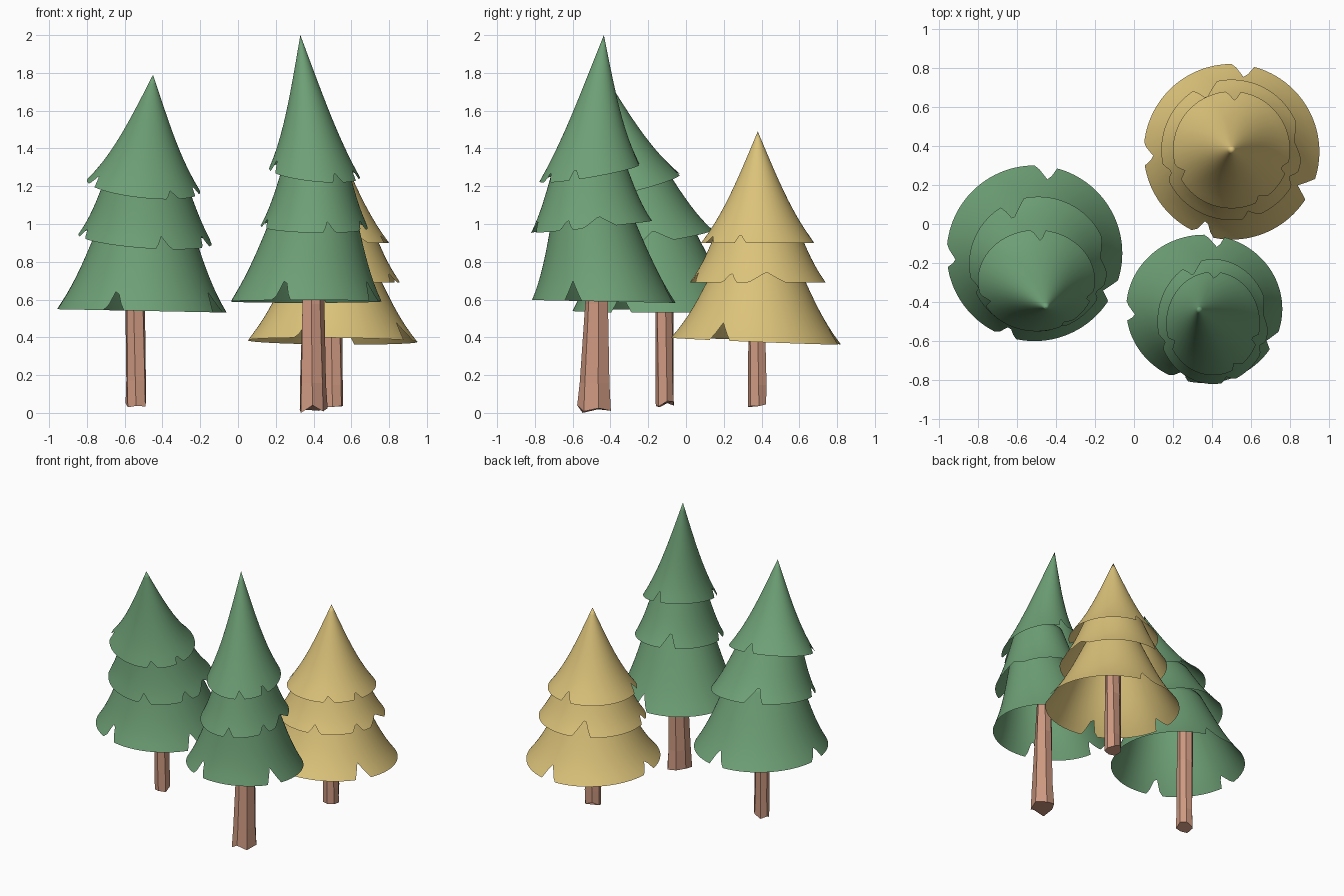
import bpy
import math
import random
from mathutils import Vector

random.seed(4)
cube = bpy.data.objects.get("Cube")
if cube:
    bpy.data.objects.remove(cube, do_unlink=True)


def make_material(name, colour):
    mat = bpy.data.materials.new(name)
    mat.use_nodes = True
    mat.diffuse_color = (*colour, 1)
    bsdf = next(n for n in mat.node_tree.nodes if n.type == 'BSDF_PRINCIPLED')
    bsdf.inputs["Base Color"].default_value = (*colour, 1)
    bsdf.inputs["Roughness"].default_value = 0.9
    return mat


green = make_material("pine green", (0.156, 0.352, 0.181))
yellow = make_material("autumn yellow", (0.716, 0.546, 0.195))
bark = make_material("bark brown", (0.61, 0.314, 0.216))

# Rim cuts for each tier: angle, width before, width after, depth
NOTCHES = {
    "bottom": [(80, 5, 9, 0.2), (184, 9, 5, 0.15), (250, 5, 7, 0.24), (333, 6, 9, 0.2)],
    "middle": [(116, 14, 6, 0.3), (8, 16, 16, 0.15), (285, 5, 8, 0.14),
               (200, 8, 5, 0.14), (335, 6, 6, 0.15)],
    "top": [(86, 5, 9, 0.12), (300, 5, 9, 0.06), (340, 4, 8, 0.08), (205, 9, 4, 0.1)],
}


def make_object(name, verts, faces, mat, smooth):
    mesh = bpy.data.meshes.new(name)
    mesh.from_pydata(verts, [], faces)
    mesh.materials.append(mat)
    if smooth:
        mesh.shade_smooth()
    obj = bpy.data.objects.new(name, mesh)
    bpy.context.collection.objects.link(obj)
    return obj


def loft_faces(rings, sides, offset=0):
    faces = []
    for k in range(rings - 1):
        for i in range(sides):
            j = (i + 1) % sides
            a, b = offset + k * sides, offset + (k + 1) * sides
            faces.append((a + i, b + i, b + j, a + j))
    return faces


def notch_cut(deg, notches):
    cut = 0
    for angle, before, after, depth in notches:
        d = (deg - angle + 180) % 360 - 180
        width = before if d < 0 else after
        cut = max(cut, depth * (1 - abs(d) / width))
    return cut


# Flared open skirt of foliage, lofted from a tip down to a notched, tilted rim
def make_tier(name, kind, mat, tip, rim, size, tilt, start, sides=120, rings=12):
    tip, rim = Vector(tip), Vector(rim)
    verts = [tip + Vector((0, 0, 0.04 if start else 0))]
    for k in range(rings):
        for i in range(sides):
            deg = 360 * i / sides
            c, s = math.cos(math.radians(deg)), math.sin(math.radians(deg))
            t = (k + (0 if start else 1)) / (rings - (1 if start else 0))
            t *= 1 - notch_cut(deg, NOTCHES[kind])
            r = start + (1 - start) * (0.83 * t + 0.17 * t ** 4)
            x, y = size[0] * r * c, size[1] * r * s
            p = tip.lerp(rim, t) + Vector((x, y, t * (tilt[0] * x + tilt[1] * y)))
            verts.append(p)
    faces = [(0, 1 + i, 1 + (i + 1) % sides) for i in range(sides)]
    faces += loft_faces(rings, sides, 1)
    make_object(name, verts, faces, mat, True)


# Roughly hewn flat-sided trunk with an uneven foot
def make_trunk(name, top, foot, top_size, foot_size, sides=7):
    top, foot = Vector(top), Vector(foot)
    wobble = [random.uniform(0.88, 1.08) for _ in range(sides)]
    uneven = [random.uniform(0.0, 0.04) for _ in range(sides)]
    uneven[4] = 0
    verts = []
    for t in (0, 0.45, 0.85, 1):
        centre = top.lerp(foot, t)
        for i in range(sides):
            a = math.tau * (i + 0.25 * t) / sides
            r = wobble[i] * random.uniform(0.95, 1.05)
            sx = top_size[0] + (foot_size[0] - top_size[0]) * t
            sy = top_size[1] + (foot_size[1] - top_size[1]) * t
            lift = uneven[i] if t == 1 else 0
            verts.append(centre + Vector((sx * r * math.cos(a), sy * r * math.sin(a), lift)))
    faces = loft_faces(4, sides)
    faces.append(tuple(range(sides)))
    faces.append(tuple(reversed(range(3 * sides, 4 * sides))))
    make_object(name, verts, faces, bark, False)


# Left green tree, leaning forward
make_tier("left_tree_top", "top", green, (-0.45, -0.43, 1.79), (-0.5, -0.29, 1.2),
          (0.3, 0.26), (-0.1, 0.24), 0)
make_tier("left_tree_middle", "middle", green, (-0.49, -0.3, 1.31), (-0.49, -0.205, 0.92),
          (0.355, 0.345), (-0.07, 0.14), 0.53)
make_tier("left_tree_bottom", "bottom", green, (-0.49, -0.22, 1.05), (-0.51, -0.15, 0.54),
          (0.45, 0.45), (-0.02, 0), 0.5)
make_trunk("left_tree_trunk", (-0.55, -0.115, 0.98), (-0.54, -0.11, 0.03),
           (0.054, 0.05), (0.06, 0.052))

# Tall green tree in front on the right
make_tier("tall_tree_top", "top", green, (0.33, -0.435, 2.0), (0.405, -0.51, 1.27),
          (0.24, 0.265), (-0.1, 0.17), 0)
make_tier("tall_tree_middle", "middle", green, (0.41, -0.51, 1.36), (0.405, -0.5, 0.985),
          (0.285, 0.32), (-0.02, 0.1), 0.55)
make_tier("tall_tree_bottom", "bottom", green, (0.41, -0.505, 1.12), (0.36, -0.435, 0.59),
          (0.4, 0.38), (0, -0.02), 0.5)
make_trunk("tall_tree_trunk", (0.395, -0.46, 1.05), (0.395, -0.485, 0),
           (0.05, 0.045), (0.078, 0.098))

# Yellow tree behind on the right
make_tier("yellow_tree_top", "top", yellow, (0.5, 0.38, 1.49), (0.5, 0.38, 0.9),
          (0.3, 0.3), (0, 0), 0)
make_tier("yellow_tree_middle", "middle", yellow, (0.5, 0.38, 1.06), (0.5, 0.38, 0.69),
          (0.36, 0.36), (0, 0), 0.5)
make_tier("yellow_tree_bottom", "bottom", yellow, (0.5, 0.375, 0.85), (0.5, 0.37, 0.38),
          (0.45, 0.45), (-0.01, -0.04), 0.42)
make_trunk("yellow_tree_trunk", (0.5, 0.375, 0.82), (0.5, 0.375, 0.03),
           (0.056, 0.05), (0.06, 0.052))
